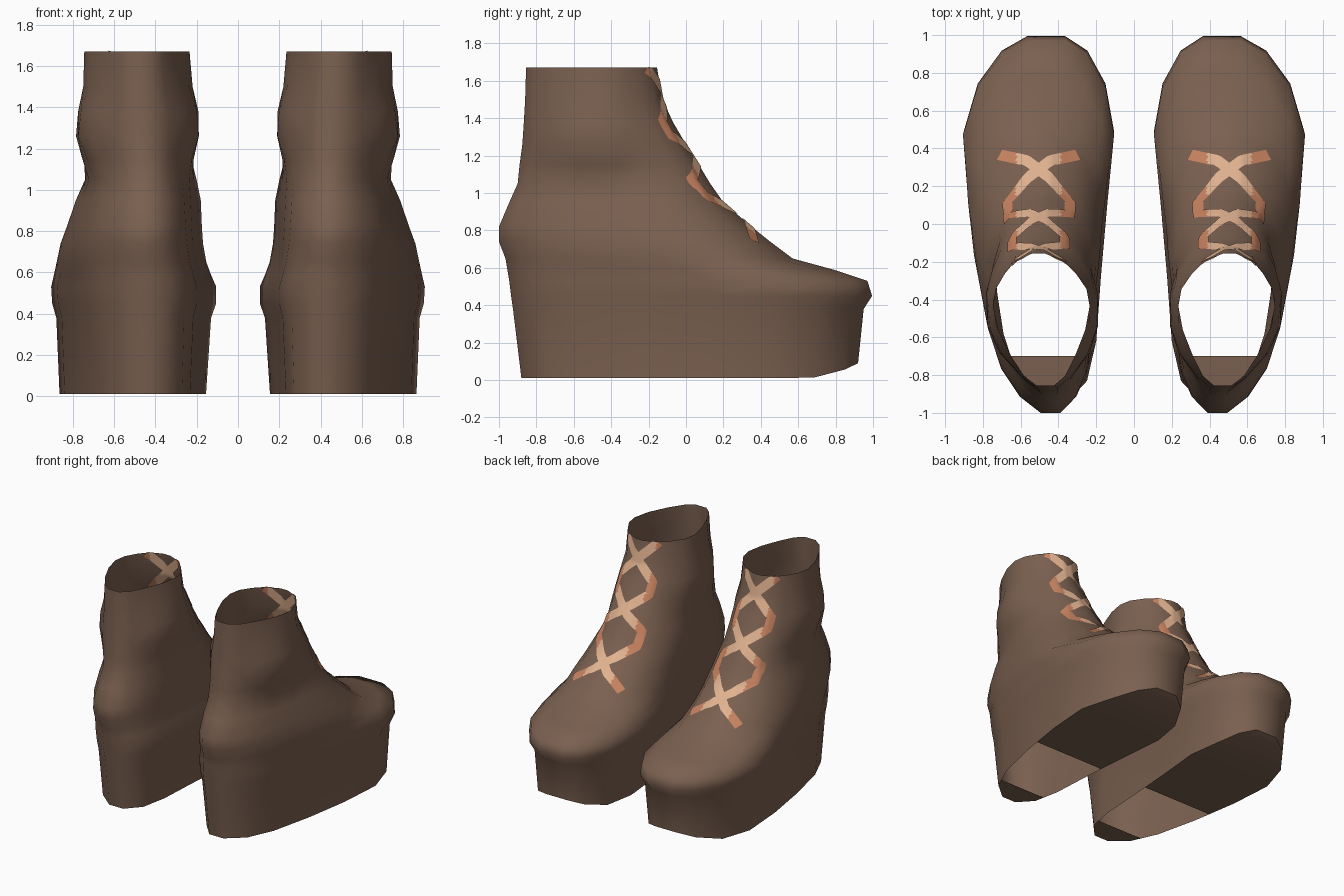
import bpy
import bmesh
import math
from mathutils import Vector
from mathutils.bvhtree import BVHTree

if "Cube" in bpy.data.objects:
    bpy.data.objects.remove(bpy.data.objects["Cube"])


def make_material(name, rgb):
    mat = bpy.data.materials.new(name)
    mat.use_nodes = True
    mat.diffuse_color = (*rgb, 1)
    mat.node_tree.nodes["Principled BSDF"].inputs["Base Color"].default_value = (*rgb, 1)
    return mat


BROWN = make_material("brown leather", (0.195, 0.117, 0.08))
PEACH = make_material("peach lace", (0.76, 0.45, 0.28))
ORANGE = make_material("orange lace", (0.56, 0.22, 0.115))

# Half outlines, heel to toe: (fraction of length, fraction of half width)
FOOT = [(0, .17), (.06, .49), (.17, .67), (.35, .8), (.55, .92),
        (.74, 1), (.87, .85), (.96, .57), (1, .25)]
VAMP = [(0, .15), (.06, .43), (.16, .66), (.3, .8), (.5, .91),
        (.68, 1), (.82, .88), (.93, .65), (1, .2)]
ANKLE = [(0, .18), (.07, .44), (.22, .8), (.38, .98), (.58, 1),
         (.72, .88), (.85, .7), (.95, .47), (1, .13)]
COLLAR = [(0, .18), (.07, .42), (.22, .66), (.42, .9), (.6, 1),
          (.73, .94), (.85, .73), (.94, .5), (1, .12)]
OUTLINES = [FOOT, VAMP, ANKLE, COLLAR]

# Cross-sections: height, back y, front y, inner x, outer x, outline blend
SECTIONS = [
    (.01, -.88, .92, .16, .87, 0),
    (.38, -.925, .95, .135, .885, 0),
    (.45, -.935, .995, .11, .905, 0),
    (.53, -.945, .97, .11, .91, 0),
    (.59, -.955, .79, .135, .895, .2),
    (.65, -.965, .57, .155, .88, .6),
    (.74, -1, .45, .17, .86, .9),
    (.82, -1, .35, .175, .83, 1),
    (.95, -.945, .2, .18, .785, 1),
    (1.05, -.9, .13, .195, .745, 1.15),
    (1.15, -.89, .07, .205, .765, 1.6),
    (1.26, -.875, 0, .19, .785, 2),
    (1.38, -.867, -.07, .192, .775, 2.2),
    (1.5, -.86, -.125, .22, .75, 2.7),
    (1.67, -.855, -.155, .235, .745, 3),
]


def section(z, back, front, inner, outer, blend):
    """Closed ring: outer side heel to toe, then inner side toe to heel."""
    low = min(int(blend), len(OUTLINES) - 2)
    t = blend - low
    middle = (inner + outer) / 2
    heel = .43 + .013 * blend
    toe = .465 + .04 * min(blend, 1)
    sides = ([], [])
    for (v0, w0), (v1, w1) in zip(OUTLINES[low], OUTLINES[low + 1]):
        v, w = v0 + (v1 - v0) * t, w0 + (w1 - w0) * t
        # Centre line bends inward at the heel and toward the toe tip
        end, reach = (heel, .62) if v < .62 else (toe, .38)
        centre = middle + (end - middle) * ((v - .62) / reach) ** 2
        y = back + (front - back) * v
        for side, sign in zip(sides, (1, -1)):
            side.append(Vector((centre + sign * w * (outer - inner) / 2, y, z)))
    return sides[0] + sides[1][::-1]


def finish(bm, name, mats, angle):
    mesh = bpy.data.meshes.new(name)
    bm.to_mesh(mesh)
    for mat in mats:
        mesh.materials.append(mat)
    mesh.shade_smooth()
    mesh.set_sharp_from_angle(angle=math.radians(angle))
    obj = bpy.data.objects.new(name, mesh)
    bpy.context.collection.objects.link(obj)
    mirror = obj.modifiers.new("other_foot", 'MIRROR')
    mirror.use_mirror_merge = False
    return obj


# Boot: an open shell lofted from the platform, with a curled toe, to the collar
bm = bmesh.new()
rings = [section(*s) for s in SECTIONS]
for p in rings[0]:
    p.z += .08 * (max(0, p.y - .62) / .3) ** 2
rows = [[bm.verts.new(p) for p in ring] for ring in rings]
n = len(rows[0])
for a, b in zip(rows, rows[1:]):
    for i in range(n):
        j = (i + 1) % n
        bm.faces.new((a[i], a[j], b[j], b[i]))

# Heel and sole plates under it, with an open arch between them
base = rows[0]
for k in range(n // 2 - 1):
    bm.faces.new((base[n - 1 - k], base[n - 2 - k], base[k + 1], base[k]))
for y in (-.7, -.12):
    faces = [f for f in bm.faces if f.calc_center_median().z < .1]
    geom = faces + list({e for f in faces for e in f.edges}) + list({v for f in faces for v in f.verts})
    bmesh.ops.bisect_plane(bm, geom=geom, plane_co=(0, y, 0), plane_no=(0, 1, 0))
arch = [f for f in bm.faces if -.7 < f.calc_center_median().y < -.12
        and f.calc_center_median().z < .02]
bmesh.ops.delete(bm, geom=arch, context='FACES')
bmesh.ops.triangulate(bm, faces=bm.faces[:])
finish(bm, "boot", [BROWN], 55)
surface = BVHTree.FromBMesh(bm)
bm.free()

# Laces: two zigzags crossing three times up the front, laid on the boot
MID = .505
ZIGZAG = [(.205, .74), (-.165, .985), (-.165, 1.08), (.14, 1.31), (.14, 1.39), (-.135, 1.668)]
HALF_WIDTH = .033


def lace(name, sign):
    path = []
    for (x0, z0), (x1, z1) in zip(ZIGZAG, ZIGZAG[1:]):
        steps = max(4, int(math.hypot(x1 - x0, z1 - z0) / .015))
        path += [(x0 + (x1 - x0) * i / steps, z0 + (z1 - z0) * i / steps) for i in range(steps)]
    path.append(ZIGZAG[-1])
    hits = [surface.ray_cast(Vector((MID + sign * x, 2, z)), Vector((0, -1, 0)))[:2]
            for x, z in path]
    bm = bmesh.new()
    strips = []
    for i, (point, normal) in enumerate(hits):
        ahead = hits[min(i + 2, len(hits) - 1)][0]
        behind = hits[max(i - 2, 0)][0]
        across = normal.cross(ahead - behind).normalized() * HALF_WIDTH
        strips.append([bm.verts.new(surface.find_nearest(point + across * k)[0])
                       for k in (-1, -.5, 0, .5, 1)])
    for a, b in zip(strips, strips[1:]):
        for i in range(len(a) - 1):
            face = bm.faces.new((a[i], a[i + 1], b[i + 1], b[i]))
            offset = abs(face.calc_center_median().x - MID)
            face.material_index = 1 if offset > .115 else 0
    obj = finish(bm, name, [PEACH, ORANGE], 60)
    bm.free()
    # Thin sheets on the outside and the lining side of the leather
    plate = obj.modifiers.new("plate", 'SOLIDIFY')
    plate.thickness = .0095
    plate.offset = 0
    plate.use_rim = False


lace("lace_one", 1)
lace("lace_two", -1)
